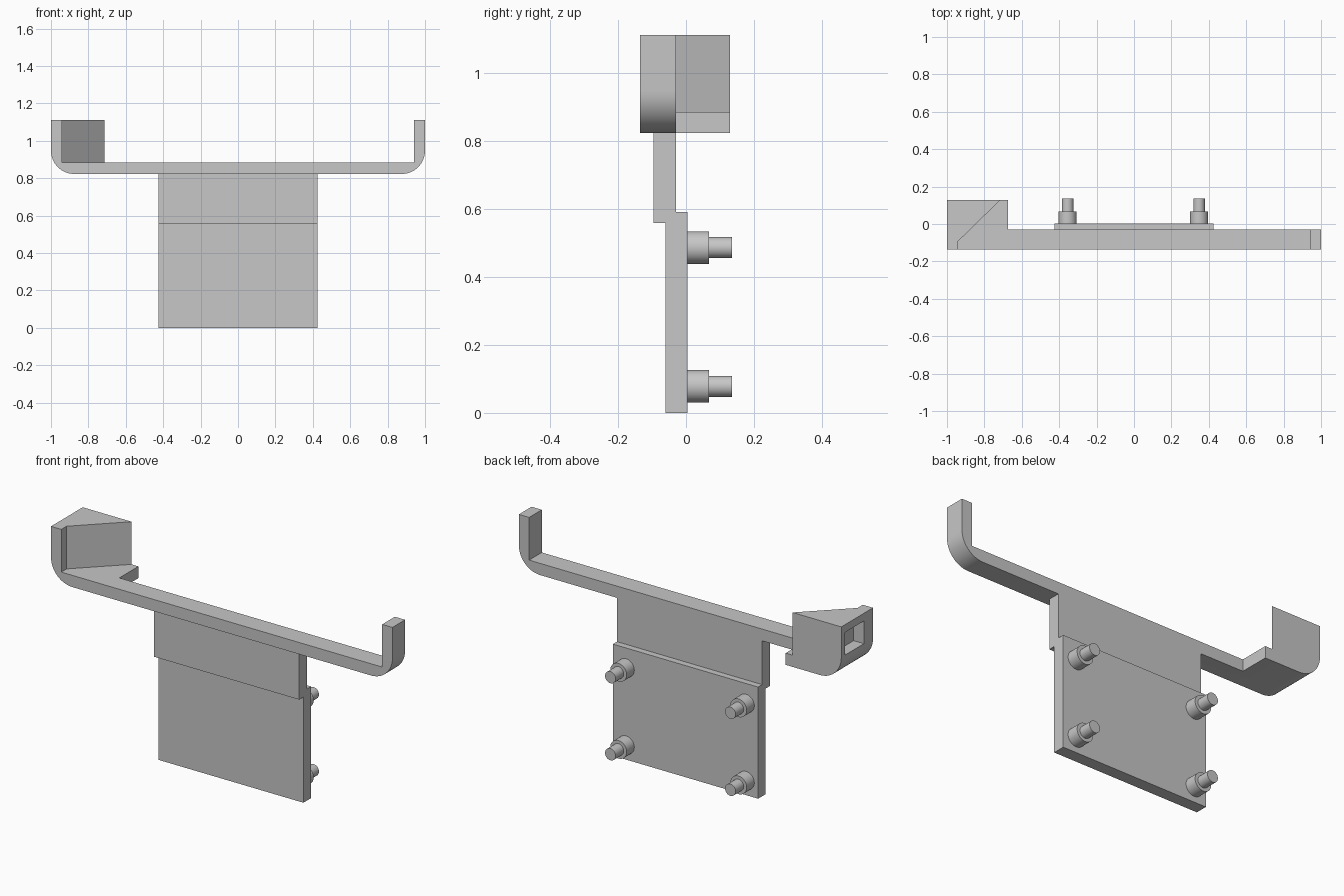
import bpy, bmesh, math
from mathutils import Matrix

cube = bpy.data.objects.get("Cube")
if cube:
    bpy.data.objects.remove(cube)

# Single plain grey material
grey = bpy.data.materials.new("plain_grey")
grey.use_nodes = True
colour = (0.57, 0.57, 0.57, 1)
grey.diffuse_color = colour
grey.node_tree.nodes["Principled BSDF"].inputs["Base Color"].default_value = colour


def add_object(name, bm):
    bmesh.ops.recalc_face_normals(bm, faces=bm.faces)
    mesh = bpy.data.meshes.new(name)
    bm.to_mesh(mesh)
    bm.free()
    mesh.materials.append(grey)
    obj = bpy.data.objects.new(name, mesh)
    bpy.context.collection.objects.link(obj)
    return obj


def prism(name, points, offset):
    """Extrude a closed outline along an offset vector."""
    bm = bmesh.new()
    face = bm.faces.new([bm.verts.new(p) for p in points])
    result = bmesh.ops.extrude_face_region(bm, geom=[face])
    verts = [g for g in result["geom"] if isinstance(g, bmesh.types.BMVert)]
    bmesh.ops.translate(bm, vec=offset, verts=verts)
    return add_object(name, bm)


def box(name, x0, x1, y0, y1, z0, z1):
    return prism(name, [(x0, y0, z0), (x1, y0, z0), (x1, y1, z0), (x0, y1, z0)],
                 (0, 0, z1 - z0))


def select_only(obj):
    bpy.ops.object.select_all(action="DESELECT")
    obj.select_set(True)
    bpy.context.view_layer.objects.active = obj


def combine(target, other, operation):
    mod = target.modifiers.new(operation.lower(), "BOOLEAN")
    mod.operation, mod.object, mod.solver = operation, other, "EXACT"
    select_only(target)
    bpy.ops.object.modifier_apply(modifier=mod.name)
    bpy.data.objects.remove(other)


BOTTOM, FLOOR, TOP = 0.823, 0.885, 1.111
FRONT, BAR_BACK, BACK = -0.136, -0.03, 0.129
INNER = 0.94

# Long cross bar with an upright hook at each end
outline = [(-1, BOTTOM), (1, BOTTOM), (1, TOP), (INNER, TOP),
           (INNER, FLOOR), (-INNER, FLOOR), (-INNER, TOP), (-1, TOP)]
bar = prism("hook_bar", [(x, FRONT, z) for x, z in outline], (0, BAR_BACK - FRONT, 0))

# Deeper shelf and slanted block at the right end
combine(bar, box("shelf", -1, -0.674, FRONT, BACK, BOTTOM, FLOOR), "UNION")
wedge_plan = [(-1, FRONT), (-INNER, FRONT), (-INNER, -0.092), (-0.714, BACK), (-1, BACK)]
combine(bar, prism("wedge", [(x, y, BOTTOM) for x, y in wedge_plan],
                   (0, 0, TOP - BOTTOM)), "UNION")

# Rounded lower outer corners: only the short edges running front to back
bm = bmesh.new()
bm.from_mesh(bar.data)
bmesh.ops.remove_doubles(bm, verts=bm.verts, dist=0.0005)
bmesh.ops.dissolve_limit(bm, angle_limit=math.radians(1), verts=bm.verts, edges=bm.edges)
corners = [e for e in bm.edges
           if abs(e.verts[0].co.x - e.verts[1].co.x) < 0.002
           and all(abs(abs(v.co.x) - 1) < 0.002 and abs(v.co.z - BOTTOM) < 0.002
                   for v in e.verts)]
bmesh.ops.bevel(bm, geom=corners, offset=0.125, segments=14, profile=0.5, affect="EDGES")
bm.to_mesh(bar.data)
bm.free()

# Rectangular pocket in the outer side of the block
combine(bar, box("pocket", -1.1, -INNER, -0.06, 0.1, 0.95, 1.07), "DIFFERENCE")
select_only(bar)
bpy.ops.object.shade_smooth_by_angle(angle=math.radians(30))

# Stepped mounting plate
W = 0.425
step = [(-0.06, 0), (0.004, 0), (0.004, 0.591), (-0.03, 0.591), (-0.03, BOTTOM),
        (-0.095, BOTTOM), (-0.095, 0.559), (-0.06, 0.559)]
prism("mounting_plate", [(-W, y, z) for y, z in step], (2 * W, 0, 0))

# Stepped pegs on the back of the plate
for side, x in (("left", 0.348), ("right", -0.355)):
    for level, z in (("lower", 0.078), ("upper", 0.486)):
        bm = bmesh.new()
        for radius, y0, y1 in ((0.048, 0.003, 0.068), (0.031, 0.067, 0.136)):
            place = Matrix.Translation((x, (y0 + y1) / 2, z)) @ Matrix.Rotation(math.pi / 2, 4, "X")
            bmesh.ops.create_cone(bm, cap_ends=True, segments=40, radius1=radius,
                                  radius2=radius, depth=y1 - y0, matrix=place)
        peg = add_object(f"{level}_{side}_peg", bm)
        select_only(peg)
        bpy.ops.object.shade_smooth_by_angle(angle=math.radians(30))
